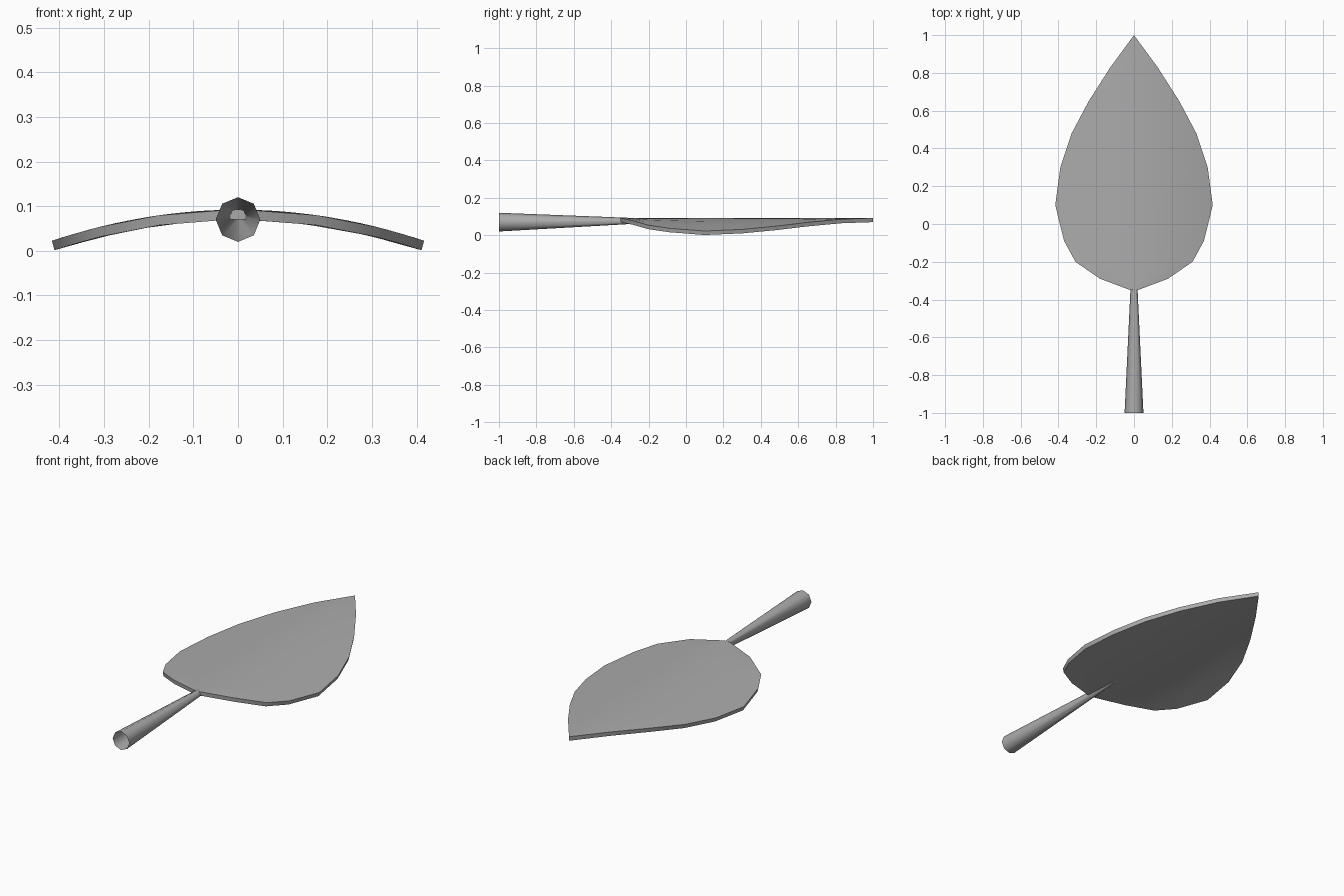
import bpy, bmesh, math

cube = bpy.data.objects.get("Cube")
if cube:
    bpy.data.objects.remove(cube)

grey = bpy.data.materials.new("mid_grey")
grey.use_nodes = True
grey.diffuse_color = (0.41, 0.41, 0.41, 1)
grey.node_tree.nodes["Principled BSDF"].inputs["Base Color"].default_value = grey.diffuse_color


def make_object(name, bm, thickness=0):
    mesh = bpy.data.meshes.new(name)
    bm.to_mesh(mesh)
    bm.free()
    mesh.materials.append(grey)
    obj = bpy.data.objects.new(name, mesh)
    bpy.context.collection.objects.link(obj)
    bpy.ops.object.select_all(action="DESELECT")
    obj.select_set(True)
    bpy.context.view_layer.objects.active = obj
    if thickness:
        solid = obj.modifiers.new("thickness", "SOLIDIFY")
        solid.thickness = thickness
        solid.offset = -1
        bpy.ops.object.modifier_apply(modifier=solid.name)
    bpy.ops.object.shade_smooth_by_angle(angle=math.radians(50))


# Leaf blade: rows of (half width, y), arched across the width
outline = [(0.02, -0.35), (0.18, -0.29), (0.31, -0.2), (0.37, -0.09), (0.417, 0.1),
           (0.39, 0.3), (0.33, 0.48), (0.24, 0.65), (0.125, 0.83), (0, 1)]
fractions = [-1, -0.75, -0.5, -0.25, 0, 0.25, 0.5, 0.75, 1]
bm = bmesh.new()
rows = []
for half, y in outline:
    rows.append([bm.verts.new((half * f, y, 0.092 - 0.4 * (half * f) ** 2)) for f in fractions])
for low, high in zip(rows, rows[1:]):
    for i in range(len(fractions) - 1):
        bm.faces.new((low[i], low[i + 1], high[i + 1], high[i]))
bmesh.ops.remove_doubles(bm, verts=bm.verts, dist=0.0001)
make_object("leaf_blade", bm, 0.022)

# Stem: open eight-sided tube, narrowing into the blade
bm = bmesh.new()
rings = []
for y, z, radius in [(-1, 0.07, 0.05), (-0.12, 0.078, 0.008)]:
    rings.append([bm.verts.new((radius * math.cos(k * math.pi / 4), y,
                                z + radius * math.sin(k * math.pi / 4))) for k in range(8)])
for k in range(8):
    n = (k + 1) % 8
    bm.faces.new((rings[0][k], rings[0][n], rings[1][n], rings[1][k]))
bmesh.ops.recalc_face_normals(bm, faces=bm.faces)
make_object("stem", bm)
